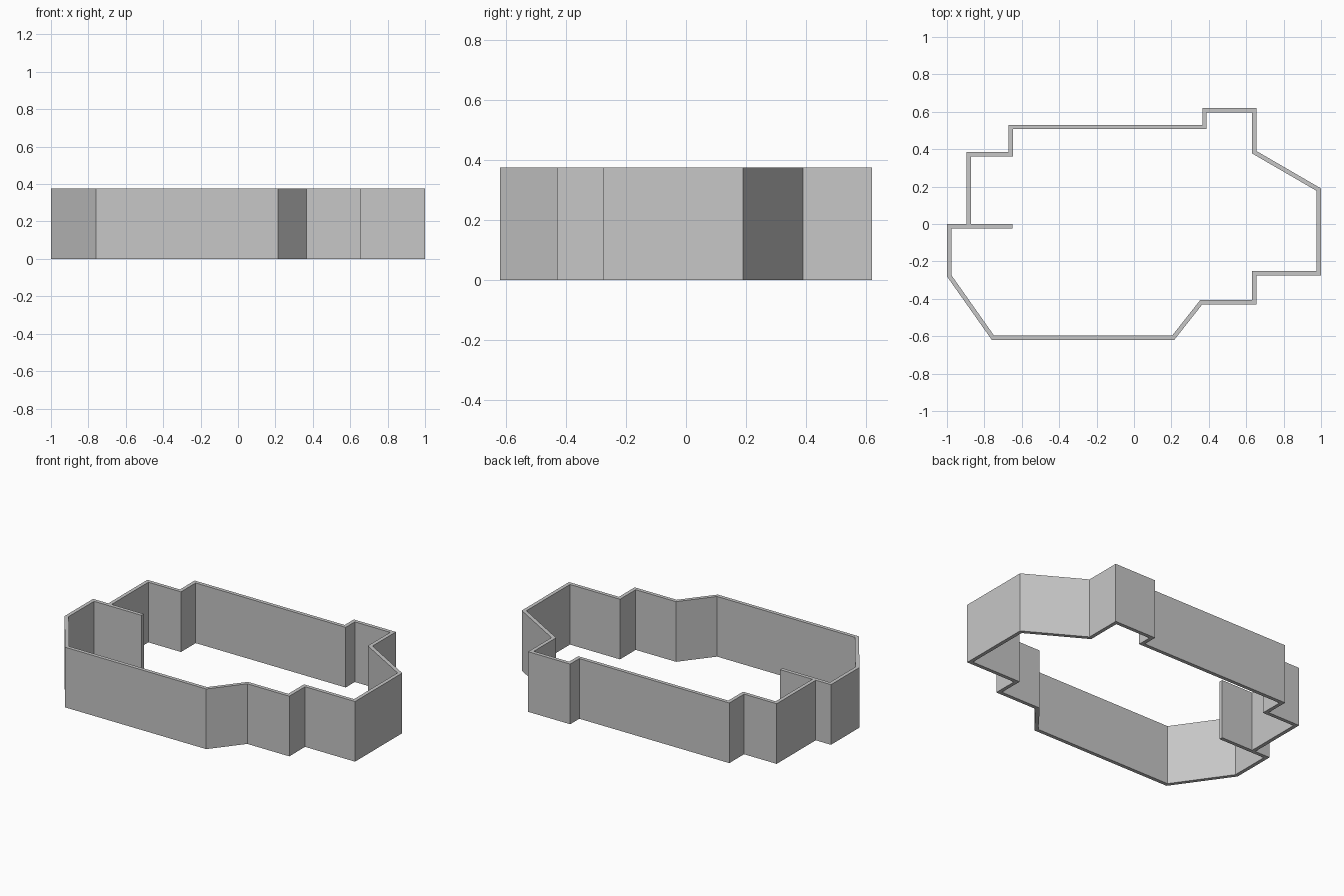
import bpy
import bmesh
from mathutils import Vector

cube = bpy.data.objects.get("Cube")
if cube:
    bpy.data.objects.remove(cube, do_unlink=True)

HEIGHT = 0.375
THICKNESS = 0.023

# Outer face of the wall, counterclockwise from the free end
OUTLINE = [(-0.65, 0), (-1, 0), (-1, -0.28), (-0.76, -0.62), (0.215, -0.62),
           (0.365, -0.43), (0.655, -0.43), (0.655, -0.275), (1, -0.275),
           (1, 0.19), (0.655, 0.39), (0.655, 0.62), (0.365, 0.62),
           (0.365, 0.53), (-0.67, 0.53), (-0.67, 0.385), (-0.895, 0.385),
           (-0.895, 0)]


def inset_path(points, distance):
    """Offset an open path to its left with mitred corners."""
    normals = []
    for a, b in zip(points, points[1:]):
        d = (b - a).normalized()
        normals.append(Vector((-d.y, d.x)))
    result = []
    for p, n, m in zip(points, normals[:1] + normals, normals + normals[-1:]):
        result.append(p + (n + m) * distance / (1 + n.dot(m)))
    return result


def make_material(name, color):
    mat = bpy.data.materials.new(name)
    mat.use_nodes = True
    mat.diffuse_color = color
    for node in mat.node_tree.nodes:
        if node.type == 'BSDF_PRINCIPLED':
            node.inputs["Base Color"].default_value = color
    return mat


# Wall: each section is a four-point cross-section, bridged to the next
outer = [Vector(p) for p in OUTLINE]
inner = inset_path(outer, THICKNESS)
bm = bmesh.new()
rings = []
for o, i in zip(outer, inner):
    corners = [(o, 0), (i, 0), (i, HEIGHT), (o, HEIGHT)]
    rings.append([bm.verts.new((p.x, p.y, z)) for p, z in corners])
for a, b in zip(rings, rings[1:]):
    for k in range(4):
        n = (k + 1) % 4
        bm.faces.new((a[k], a[n], b[n], b[k]))

# End caps
bm.faces.new(rings[0])
bm.faces.new(rings[-1])
bmesh.ops.recalc_face_normals(bm, faces=bm.faces)

mesh = bpy.data.meshes.new("perimeter_wall")
bm.to_mesh(mesh)
bm.free()
mesh.materials.append(make_material("light_grey", (0.57, 0.57, 0.57, 1)))
wall = bpy.data.objects.new("perimeter_wall", mesh)
bpy.context.collection.objects.link(wall)
